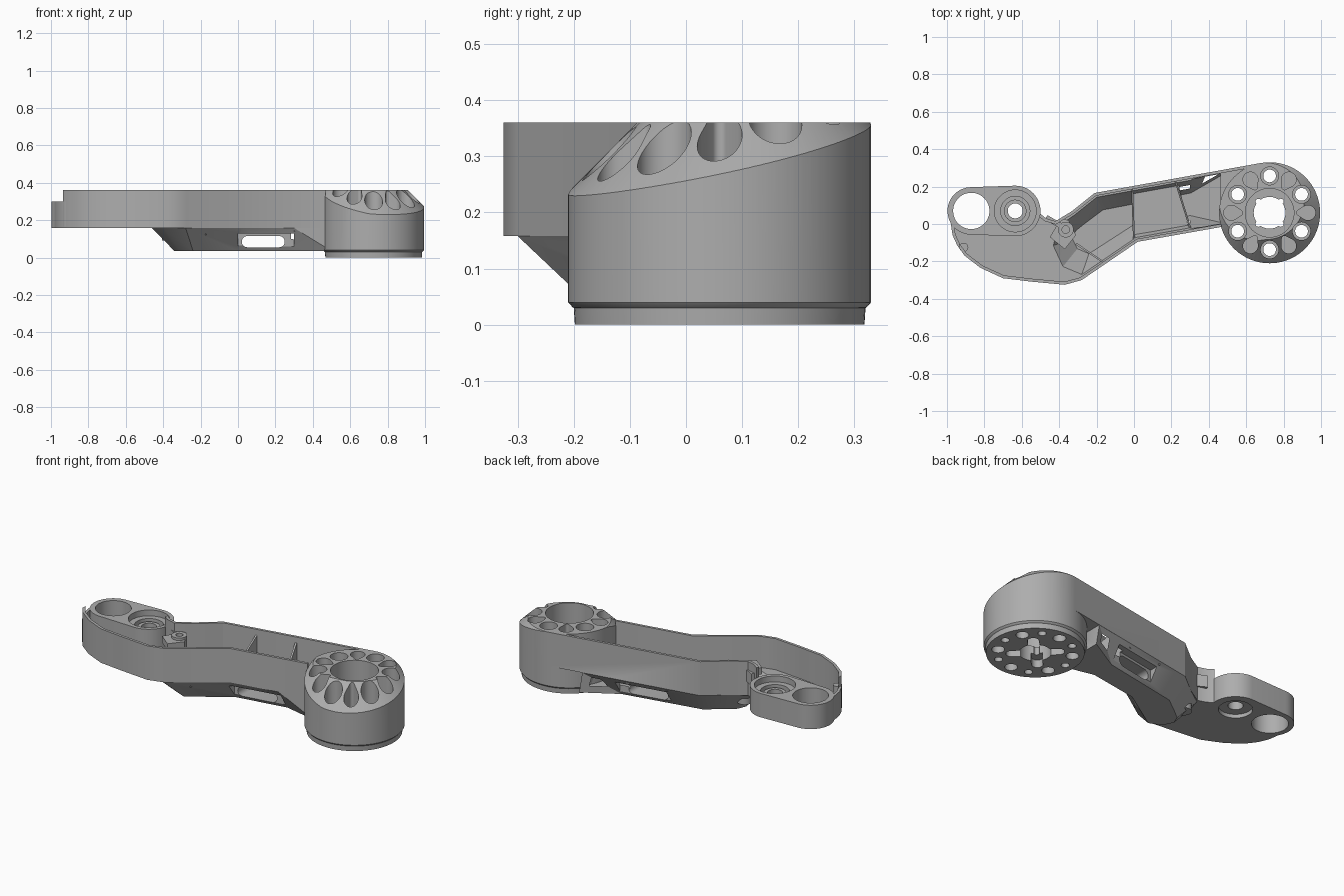
import bpy, bmesh, math
from mathutils import Vector

if "Cube" in bpy.data.objects:
    bpy.data.objects.remove(bpy.data.objects["Cube"])

grey = bpy.data.materials.new("grey_plastic")
grey.diffuse_color = (0.42, 0.42, 0.42, 1)
grey.use_nodes = True
grey.node_tree.nodes["Principled BSDF"].inputs["Base Color"].default_value = grey.diffuse_color
HUB = (0.725, 0.06)


def make(name, bm):
    bmesh.ops.recalc_face_normals(bm, faces=bm.faces)
    me = bpy.data.meshes.new(name)
    bm.to_mesh(me)
    bm.free()
    ob = bpy.data.objects.new(name, me)
    bpy.context.collection.objects.link(ob)
    return ob


def loft(name, rings, caps=True):
    """Skin closed rings; sides split along the longer diagonal where twisted."""
    bm = bmesh.new()
    vs = [[bm.verts.new(p) for p in r] for r in rings]
    n = len(rings[0])
    for a, b in zip(vs, vs[1:] + ([] if caps else [vs[0]])):
        for i in range(n):
            j = (i + 1) % n
            q = [a[i], a[j], b[j], b[i]]
            m = (q[1].co - q[0].co).cross(q[3].co - q[0].co)
            if abs(m.dot(q[2].co - q[0].co)) < 1e-6:
                bm.faces.new(q)
            elif (q[0].co - q[2].co).length > (q[1].co - q[3].co).length:
                bm.faces.new((q[0], q[1], q[2]))
                bm.faces.new((q[0], q[2], q[3]))
            else:
                bm.faces.new((q[0], q[1], q[3]))
                bm.faces.new((q[1], q[2], q[3]))
    if caps:
        bm.faces.new(vs[0])
        bm.faces.new(vs[-1])
    return make(name, bm)


def at(pts, z):
    return [(x, y, z) for x, y in pts]


def prism(name, pts, z0, z1):
    return loft(name, [at(pts, z0), at(pts, z1)])


def circle(c, r, n=48):
    return [(c[0] + r * math.cos(2 * math.pi * i / n),
             c[1] + r * math.sin(2 * math.pi * i / n)) for i in range(n)]


def cyl(name, c, r, z0, z1, n=48):
    return prism(name, circle(c, r, n), z0, z1)


def outline_hull(discs, n=48):
    """Convex outline around several discs (monotone chain)."""
    pts = sorted({(round(x, 5), round(y, 5)) for c, r in discs for x, y in circle(c, r, n)})

    def half(seq):
        out = []
        for p in seq:
            while len(out) > 1 and ((out[-1][0] - out[-2][0]) * (p[1] - out[-2][1])
                                    - (out[-1][1] - out[-2][1]) * (p[0] - out[-2][0])) <= 0:
                out.pop()
            out.append(p)
        return out[:-1]
    return half(pts) + half(pts[::-1])


def inset(pts, d):
    out = []
    for i, p in enumerate(pts):
        p = Vector(p)
        a = (p - Vector(pts[i - 1])).normalized()
        b = (Vector(pts[(i + 1) % len(pts)]) - p).normalized()
        na, nb = Vector((-a.y, a.x)), Vector((-b.y, b.x))
        m = (na + nb) / max(0.4, 1 + na.dot(nb))
        out.append(tuple(p + m * d))
    return out


def boolean(ob, tool, op='DIFFERENCE'):
    mod = ob.modifiers.new("bool", 'BOOLEAN')
    mod.operation, mod.solver, mod.object = op, 'EXACT', tool
    dg = bpy.context.evaluated_depsgraph_get()
    me = bpy.data.meshes.new_from_object(ob.evaluated_get(dg))
    ob.modifiers.clear()
    ob.data = me
    bpy.data.objects.remove(tool)


def polar(r, deg):
    return (HUB[0] + r * math.cos(math.radians(deg)), HUB[1] + r * math.sin(math.radians(deg)))


# arm and pan outline, lower trough outlines
U = [(0.50, -0.01), (0.62, 0.06), (0.677, 0.326), (-0.21, 0.166), (-0.33, 0.07), (-0.42, 0.015),
     (-0.47, 0.03), (-0.52, 0.07), (-0.90, 0.07), (-0.99, 0.07), (-0.97, -0.06), (-0.945, -0.115),
     (-0.905, -0.17), (-0.82, -0.235), (-0.70, -0.29), (-0.55, -0.308), (-0.37, -0.325),
     (-0.28, -0.30), (0.02, -0.095)]
T = [(0.48, -0.0135), (0.48, 0.29), (0.30, 0.258), (-0.21, 0.166), (-0.33, 0.07), (-0.43, 0.0),
     (-0.46, -0.12), (-0.40, -0.25), (-0.28, -0.30), (0.02, -0.095), (0.30, -0.045)]
B = [(0.50, -0.01), (0.50, 0.29), (0.30, 0.175), (-0.17, 0.085), (-0.27, 0.01), (-0.32, -0.03),
     (-0.34, -0.08), (-0.31, -0.14), (-0.24, -0.17), (0.0, -0.015), (0.30, 0.035)]
LOBE = outline_hull([((-0.87, 0.07), 0.127), ((-0.635, 0.07), 0.135)])

arm = prism("arm_shell", U, 0.158, 0.36)
boolean(arm, loft("trough", [at(B, 0.035), at(T, 0.158), at(inset(T, 0.006), 0.17)]), 'UNION')
boolean(arm, prism("pan_cut", inset(U, 0.016), 0.175, 0.5))
trough_cut = loft("trough_cut", [at(inset(B, 0.01), 0.05), at(inset(T, 0.019), 0.185)])
# raised duct block stays solid inside the trough
boolean(trough_cut, prism("duct", [(0.0, -0.15), (0.32, -0.15), (0.22, 0.3), (-0.01, 0.3)], 0, 0.145))
boolean(arm, trough_cut)
boolean(arm, prism("lobe_cut", inset(LOBE, 0.002), 0.1, 0.5))
boolean(arm, cyl("hub_cut", HUB, 0.267, -0.1, 0.5, 96))
boolean(arm, prism("end_cut", [(-1.1, -0.3), (-0.935, -0.3), (-0.935, 0.3), (-1.1, 0.3)], 0.30, 0.5))

# side window recesses and the slot running through the duct block
boolean(arm, prism("front_recess", [(0.0, -0.3), (0.3, -0.3), (0.3, 0.02), (0.0, -0.035)], 0.045, 0.13))
boolean(arm, prism("back_recess", [(0.0, 0.135), (0.3, 0.19), (0.3, 0.4), (0.0, 0.4)], 0.045, 0.13))
slot = outline_hull([((0.05, 0.085), 0.03), ((0.22, 0.085), 0.03)], 24)
boolean(arm, loft("slot", [[(x, y, z) for x, z in slot] for y in (-0.4, 0.5)]))

# end lobe with open ring and bearing seat
lobe = prism("end_lobe", LOBE, 0.158, 0.30)
A, C = (-0.87, 0.07), (-0.635, 0.07)
boolean(lobe, cyl("ring_hole", A, 0.097, 0, 0.5))
boolean(lobe, cyl("seat_cut", C, 0.112, 0.265, 0.5))
boolean(lobe, cyl("seat_inner", C, 0.078, 0.225, 0.5))
boolean(lobe, cyl("seat_under", C, 0.09, 0.1, 0.18))
boolean(lobe, cyl("seat_hole", C, 0.04, 0, 0.5))
seat = cyl("bearing_collar", C, 0.06, 0.2, 0.255)
boolean(seat, cyl("collar_hole", C, 0.04, 0, 0.5))
peg = cyl("locating_peg", (-0.91, -0.125), 0.024, 0.165, 0.30, 24)

# hub with bevelled foot
hub = loft("hub", [at(circle(HUB, r, 96), z) for r, z in
                   ((0.258, 0), (0.26, 0.03), (0.262, 0.031), (0.27, 0.04), (0.27, 0.36))])
# sloped rim around the hub top, wider towards the front
rim = []
for dr, z in ((0, 0.36), (-0.05, 0.41), (0.3, 0.41), (0.3, 0.06)):
    rim.append([(0.705 + math.cos(t) * (0.205 + 0.045 * max(0, -math.cos(t)) + dr),
                 0.122 + math.sin(t) * (0.205 + 0.045 * max(0, -math.cos(t)) + dr), z)
                for t in [2 * math.pi * i / 96 for i in range(96)]])
boolean(hub, loft("rim_cut", rim, caps=False))
boolean(hub, cyl("centre_bore", HUB, 0.13, 0.09, 0.5))
boolean(hub, cyl("centre_hole", HUB, 0.085, -0.1, 0.5))
for k in range(6):
    a = 30 + 60 * k
    boolean(hub, cyl("screw_bore", polar(0.197, a), 0.048, 0.07, 0.5, 32))
    boolean(hub, cyl("screw_hole", polar(0.197, a), 0.034, -0.1, 0.5, 32))
    petal = outline_hull([(polar(0.158, a + 30), 0.014), (polar(0.205, a + 30), 0.04)], 32)
    boolean(hub, prism("petal", petal, 0.08, 0.5))
    boolean(hub, cyl("foot_pocket", polar(0.205, a + 30), 0.022, -0.1, 0.04, 24))
# key slots in the centre, cross-shaped recess in the foot
for a in (45, 135):
    boolean(hub, prism("key", outline_hull([(polar(0.085, a), 0.015), (polar(-0.085, a), 0.015)], 16), -0.1, 0.5))
    boolean(hub, prism("foot_cross", outline_hull([(polar(0.125, a), 0.03), (polar(-0.125, a), 0.03)], 24),
                       -0.1, 0.045))


# thin webs across the trough: (point, top height) at each end
def web(name, p, zp, q, zq, z0=0.045, t=0.005):
    p, q = Vector(p), Vector(q)
    d = (q - p).normalized()
    n = Vector((-d.y, d.x)) * t
    loft(name, [[(*(p + s * n), z0), (*(q + s * n), z0), (*(q + s * n), zq), (*(p + s * n), zp)]
                for s in (-1, 1)])


web("web_left", (-0.01, 0.195), 0.33, (0.0, -0.085), 0.17, 0.14)
web("web_right", (0.22, 0.235), 0.33, (0.305, -0.035), 0.17, 0.14)
web("web_low", (-0.31, -0.105), 0.20, (-0.17, -0.20), 0.20, 0.12)

# small cable clip on a post
clip = prism("cable_clip", [(-0.45, -0.07), (-0.37, -0.135), (-0.31, -0.06), (-0.35, 0.02), (-0.39, 0.03)], 0.26, 0.30)
boolean(clip, cyl("clip_hole", (-0.365, -0.03), 0.02, 0.2, 0.5, 24))
post = cyl("clip_post", (-0.365, -0.03), 0.042, 0.09, 0.315, 32)
boolean(post, cyl("post_hole", (-0.365, -0.03), 0.02, 0.2, 0.5, 24))
web("clip_arm", (-0.47, 0.035), 0.31, (-0.39, -0.01), 0.31, 0.24, 0.014)

for ob in bpy.context.scene.objects:
    ob.data.materials.clear()
    ob.data.materials.append(grey)
    for f in ob.data.polygons:
        f.material_index = 0
    ob.select_set(True)
    bpy.context.view_layer.objects.active = ob
bpy.ops.object.shade_smooth_by_angle(angle=math.radians(28))
